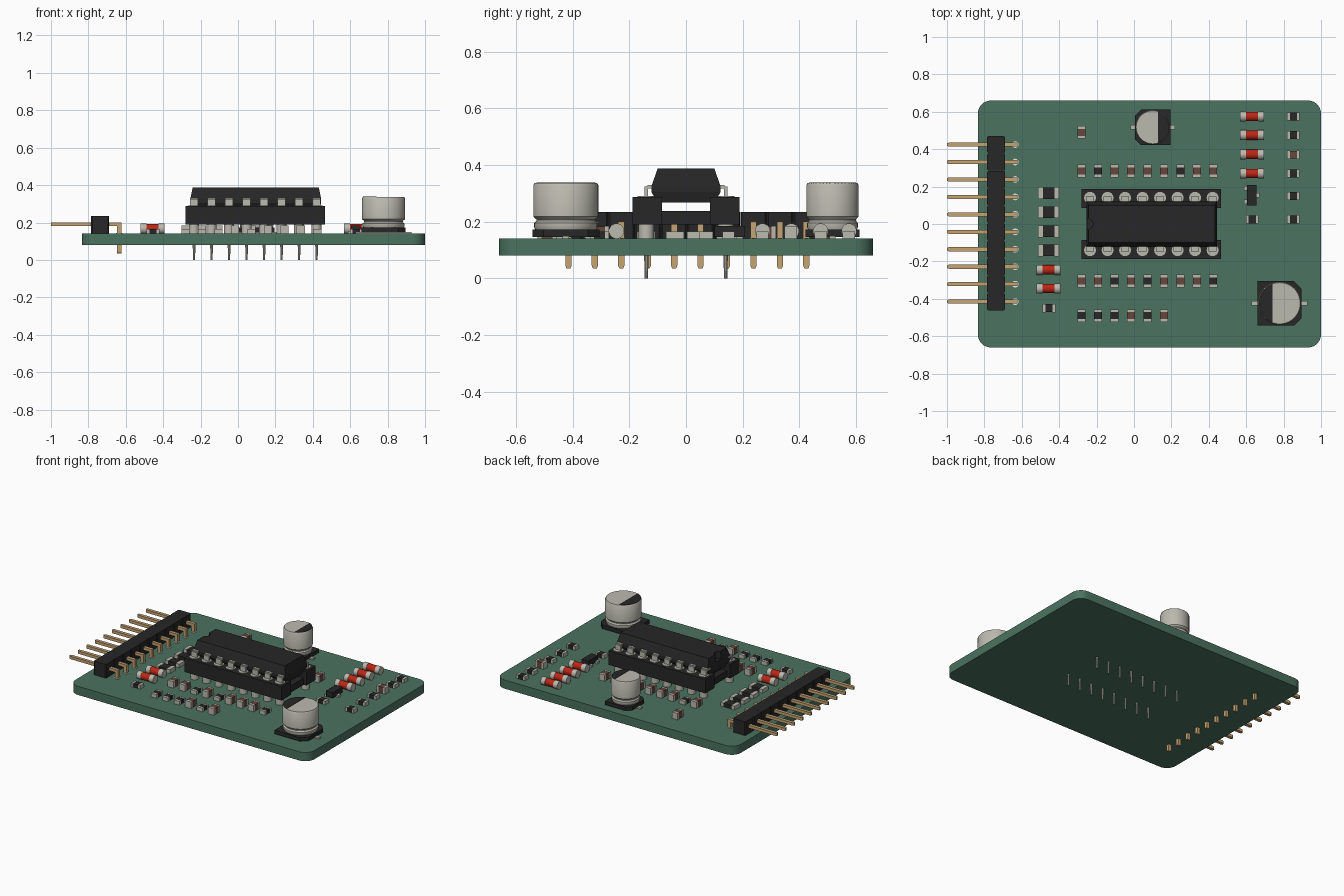
import bpy, bmesh, math
from mathutils import Matrix, Vector

if "Cube" in bpy.data.objects:
    bpy.data.objects.remove(bpy.data.objects["Cube"])


def material(name, r, g, b):
    m = bpy.data.materials.new(name)
    m.use_nodes = True
    m.diffuse_color = (r, g, b, 1)
    m.node_tree.nodes["Principled BSDF"].inputs["Base Color"].default_value = (r, g, b, 1)
    return m


GREEN = material("board green", 0.07, 0.17, 0.115)
BLACK = material("plastic black", 0.02, 0.02, 0.02)
METAL = material("tin grey", 0.5, 0.49, 0.43)
GOLD = material("pin gold", 0.56, 0.37, 0.17)
RED = material("glass red", 0.5, 0.02, 0.008)
BROWN = material("ceramic brown", 0.13, 0.062, 0.045)
WHITE = material("pad white", 0.8, 0.8, 0.77)
TOP = 0.14  # upper face of the board


class Part:
    """Collects primitives into one named object."""

    def __init__(self, name):
        self.name, self.bm, self.mats = name, bmesh.new(), []

    def paint(self, verts, mat):
        if mat not in self.mats:
            self.mats.append(mat)
        for f in {f for v in verts for f in v.link_faces}:
            f.material_index = self.mats.index(mat)

    def box(self, mat, x0, x1, y0, y1, z0, z1):
        m = Matrix.Translation(((x0 + x1) / 2, (y0 + y1) / 2, (z0 + z1) / 2))
        m = m @ Matrix.Diagonal((x1 - x0, y1 - y0, z1 - z0, 1))
        vs = bmesh.ops.create_cube(self.bm, size=1, matrix=m)["verts"]
        self.paint(vs, mat)
        return vs

    def rod(self, mat, start, end, r0, r1=None, sides=16):
        a, b = Vector(start), Vector(end)
        rot = (b - a).to_track_quat('Z', 'Y').to_matrix().to_4x4()
        vs = bmesh.ops.create_cone(
            self.bm, cap_ends=True, segments=sides, radius1=r0,
            radius2=r0 if r1 is None else r1, depth=(b - a).length,
            matrix=Matrix.Translation((a + b) / 2) @ rot)["verts"]
        self.paint(vs, mat)

    def prism(self, mat, outline, z0, z1):
        low = [self.bm.verts.new((x, y, z0)) for x, y in outline]
        high = [self.bm.verts.new((x, y, z1)) for x, y in outline]
        self.bm.faces.new(low[::-1])
        self.bm.faces.new(high)
        for i in range(len(low)):
            j = (i + 1) % len(low)
            self.bm.faces.new((low[i], low[j], high[j], high[i]))
        self.paint(low + high, mat)

    def lathe(self, mat, cx, cy, profile, sides=40):
        rings = [[self.bm.verts.new((cx + r * math.cos(math.tau * i / sides),
                                     cy + r * math.sin(math.tau * i / sides), z))
                  for i in range(sides)] for r, z in profile]
        for a, b in zip(rings, rings[1:]):
            for i in range(sides):
                j = (i + 1) % sides
                self.bm.faces.new((a[i], a[j], b[j], b[i]))
        self.bm.faces.new(rings[0][::-1])
        self.bm.faces.new(rings[-1])
        self.paint([v for ring in rings for v in ring], mat)

    def finish(self, smooth=False):
        mesh = bpy.data.meshes.new(self.name)
        self.bm.to_mesh(mesh)
        self.bm.free()
        for m in self.mats:
            mesh.materials.append(m)
        ob = bpy.data.objects.new(self.name, mesh)
        bpy.context.collection.objects.link(ob)
        if smooth:
            bpy.ops.object.select_all(action='DESELECT')
            ob.select_set(True)
            bpy.context.view_layer.objects.active = ob
            bpy.ops.object.shade_smooth_by_angle(angle=math.radians(35))
        return ob


# Board with rounded corners
board = Part("circuit_board")
rad, outline = 0.07, []
for k, (cx, cy) in enumerate([(1 - rad, 0.66 - rad), (rad - 0.835, 0.66 - rad),
                              (rad - 0.835, rad - 0.66), (1 - rad, rad - 0.66)]):
    for i in range(9):
        a = math.pi / 2 * (k + i / 8)
        outline.append((cx + rad * math.cos(a), cy + rad * math.sin(a)))
board.prism(GREEN, outline, 0.08, TOP)
board.finish(True)

# Right-angle pin header
header, pins, pads = Part("header_block"), Part("header_pins"), Part("header_pads")
for i in range(10):
    y, w = -0.415 + i * 0.0933, 0.011
    c = 0.012
    block = [(-0.785, y - 0.0466 + c / 2), (-0.785 + c / 2, y - 0.0466), (-0.69 - c / 2, y - 0.0466),
             (-0.69, y - 0.0466 + c / 2), (-0.69, y + 0.0466 - c / 2), (-0.69 - c / 2, y + 0.0466),
             (-0.785 + c / 2, y + 0.0466), (-0.785, y + 0.0466 - c / 2)]
    header.prism(BLACK, block, TOP, 0.235)
    pins.box(GOLD, -0.99, -0.635, y - w, y + w, 0.18, 0.2)
    pins.box(GOLD, -0.646, -0.624, y - w, y + w, 0.045, 0.2)
    for box in (pins.box(GOLD, -1, -0.99, y - w, y + w, 0.18, 0.2),
                pins.box(GOLD, -0.646, -0.624, y - w, y + w, 0.035, 0.045)):
        centre = sum((v.co for v in box), Vector()) / 8
        tip = [v for v in box if v.co.x < -0.995 or v.co.z < 0.04]
        for v in tip:  # tapered ends
            v.co.y = centre.y + (v.co.y - centre.y) * 0.6
    pads.rod(WHITE, (-0.635, y, TOP), (-0.635, y, TOP + 0.003), 0.018)
for p in (header, pins, pads):
    p.finish()

# Socket: two rails joined by low cross bars, with round contacts
socket, contacts, legs = Part("chip_socket"), Part("socket_contacts"), Part("chip_legs")
for s in (-1, 1):
    y0, y1 = sorted((s * 0.085, s * 0.188))
    socket.box(BLACK, -0.28, 0.465, y0, y1, 0.19, 0.287)
    for i in range(8):
        x, y = -0.235 + i * 0.0936, s * 0.14
        contacts.rod(METAL, (x, y, TOP), (x, y, 0.19), 0.027)
        contacts.rod(METAL, (x, y, 0.284), (x, y, 0.29), 0.032)
        contacts.rod(METAL, (x, y, 0.0), (x, y, TOP), 0.006, 0.009, 10)
        # Bent chip leg
        a, b = sorted((s * 0.1, s * 0.136))
        legs.box(METAL, x - 0.022, x + 0.022, a, b, 0.318, 0.33)
        a, b = sorted((s * 0.134, s * 0.147))
        legs.box(METAL, x - 0.022, x + 0.022, a, b, 0.286, 0.324)
for x in (-0.255, 0.06, 0.4):
    socket.box(BLACK, x, x + 0.045, -0.09, 0.09, 0.19, 0.237)
socket.finish()
contacts.finish(True)
legs.finish()

# Chip body: widest at the leg line, tapering to top and bottom
chip = Part("chip_body")
levels = []
for hx, hy, z in [(0.34, 0.1, 0.267), (0.35, 0.122, 0.305), (0.35, 0.122, 0.325), (0.337, 0.1, 0.388)]:
    levels.append([chip.bm.verts.new((0.095 + sx * hx, sy * hy, z))
                   for sx, sy in ((-1, -1), (1, -1), (1, 1), (-1, 1))])
for a, b in zip(levels, levels[1:]):
    for i in range(4):
        chip.bm.faces.new((a[i], a[(i + 1) % 4], b[(i + 1) % 4], b[i]))
chip.bm.faces.new(levels[0][::-1])
chip.bm.faces.new(levels[-1])
chip.paint(chip.bm.verts, BLACK)
chip_ob = chip.finish()
notch = Part("notch_cutter")
notch.rod(BLACK, (-0.25, 0, 0.34), (-0.25, 0, 0.42), 0.03, sides=24)
cutter = notch.finish()
cutter.hide_render = True
cutter.hide_set(True)
mod = chip_ob.modifiers.new("end notch", 'BOOLEAN')
mod.operation, mod.object = 'DIFFERENCE', cutter


# Can capacitors; side is the direction of the black polarity mark
def can(name, cx, cy, r, side):
    base, body = Part(name + "_base"), Part(name + "_can")
    h, c = r * 1.03, r * 0.35
    pts = [(h, -h), (h, h), (c - h, h), (-h, h - c), (-h, c - h), (c - h, -h)]
    base.prism(BLACK, [(cx + side * x, cy + side * y) for x, y in pts], 0.147, 0.172)
    base.box(METAL, cx - r * 1.3, cx + r * 1.3, cy - 0.011, cy + 0.011, TOP, 0.15)
    base.finish()
    body.lathe(METAL, cx, cy, [(r * 0.9, 0.165), (r * 0.97, 0.18), (r * 0.97, 0.195), (r * 0.9, 0.203),
                               (r * 0.9, 0.208), (r, 0.218), (r, 0.329), (r * 0.96, 0.336)])
    a0 = math.acos(0.33)
    arc = [a0 * (i / 10 - 1) for i in range(21)]
    body.prism(BLACK, [(cx + side * r * 0.96 * math.cos(a), cy + side * r * 0.96 * math.sin(a))
                       for a in arc], 0.335, 0.338)
    body.finish(True)


can("small_capacitor", 0.1, 0.517, 0.092, 1)
can("large_capacitor", 0.778, -0.424, 0.115, -1)

# Round diodes lying along x
diodes = Part("diodes")
for x, ys in ((0.632, (0.575, 0.475, 0.372, 0.27)), (-0.457, (-0.245, -0.345))):
    for y in ys:
        for mat, a, b, r in ((METAL, -0.064, -0.032, 0.027), (RED, -0.032, 0.032, 0.025),
                             (METAL, 0.032, 0.064, 0.027)):
            diodes.rod(mat, (x + a, y, 0.167), (x + b, y, 0.167), r, sides=20)
diodes.finish(True)

# Small transistor
transistor = Part("transistor")
transistor.box(BLACK, 0.604, 0.656, 0.1, 0.208, 0.147, 0.185)
for x, y in ((0.6, 0.12), (0.6, 0.19), (0.66, 0.155)):
    transistor.box(METAL, x - 0.012, x + 0.012, y - 0.012, y + 0.012, TOP, 0.155)
transistor.finish()

# Rectangular resistors and capacitors with metal ends
resistors, ceramics = Part("chip_resistors"), Part("chip_capacitors")


def smd(x, y, brown, along_x, length=0.068, width=0.042):
    part, mat, top = (ceramics, BROWN, 0.184) if brown else (resistors, BLACK, 0.165)
    end = length * 0.22
    for m, a, b, e in ((METAL, -length / 2, end - length / 2, 0.001), (mat, end - length / 2, length / 2 - end, 0),
                       (METAL, length / 2 - end, length / 2, 0.001)):
        w = width / 2 + e
        if along_x:
            part.box(m, x + a, x + b, y - w, y + w, TOP, top + e)
        else:
            part.box(m, x - w, x + w, y + a, y + b, TOP, top + e)


for y, kinds in ((0.283, "crcccc" "rcc"), (-0.305, "ccrcrc" "ccr"), (-0.49, "rrrcrc")):
    for i, kind in enumerate(kinds):
        smd(-0.28 + i * 0.088, y, kind == "c", False)
smd(-0.28, 0.49, True, False)
for y in (0.575, 0.475, 0.37, 0.27, 0.15, 0.025):
    smd(0.852, y, y == 0.37, True)
smd(0.632, 0.025, False, True)
smd(-0.455, -0.45, False, True)
for i in range(4):
    smd(-0.457, 0.165 - i * 0.102, False, True, 0.11, 0.062)
resistors.finish()
ceramics.finish()
